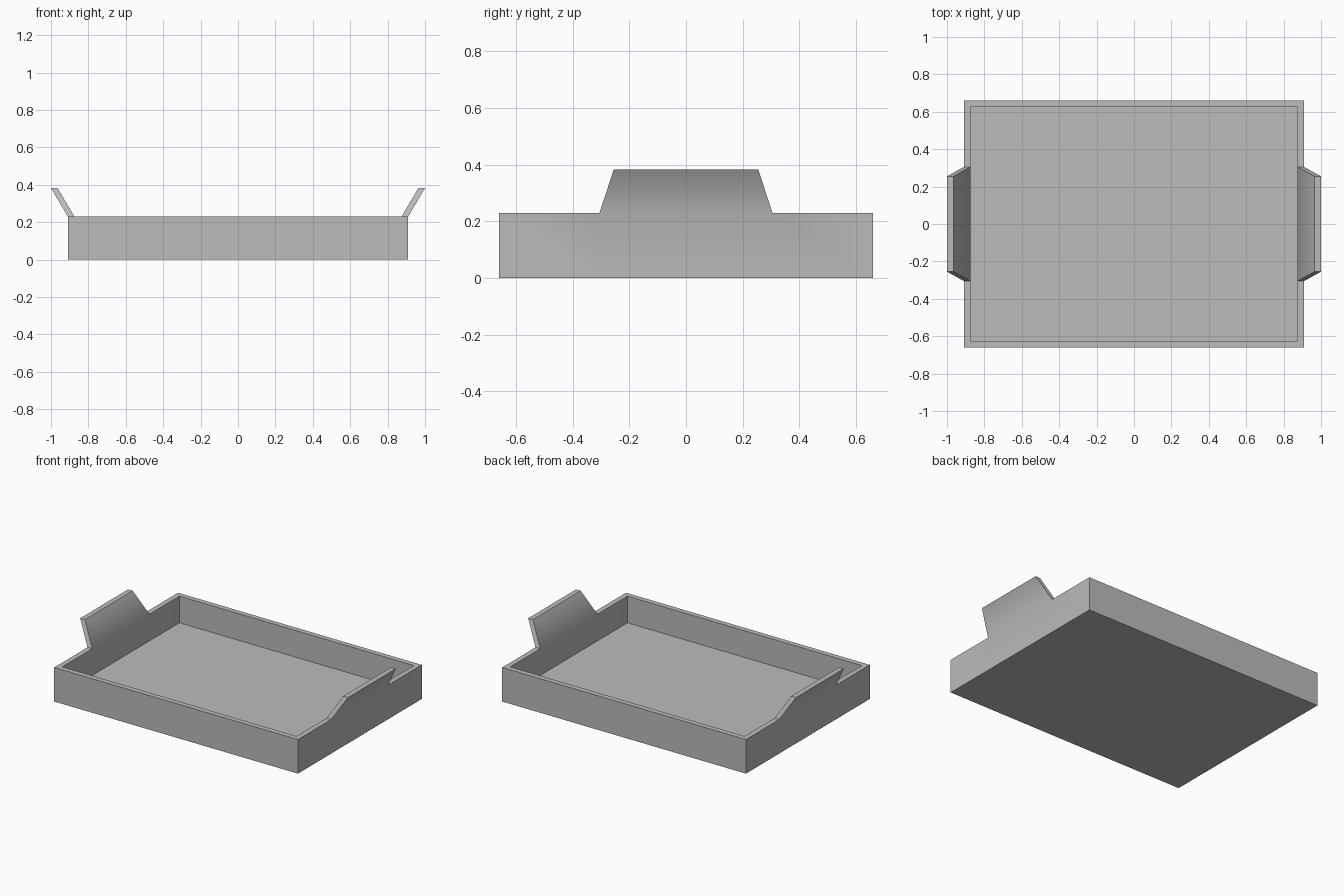
import bpy, bmesh, math
from mathutils import Vector

cube = bpy.data.objects.get("Cube")
if cube:
    bpy.data.objects.remove(cube, do_unlink=True)

HX, HY, HEIGHT = 0.91, 0.66, 0.23      # outer half sizes and rim height
WALL, FLOOR = 0.05, 0.05               # wall and floor thickness
GRIP = 0.305                           # half length of a handle at the rim

# Plain grey material
grey = bpy.data.materials.new("grey")
grey.use_nodes = True
colour = (0.5, 0.5, 0.5, 1)
grey.diffuse_color = colour
grey.node_tree.nodes["Principled BSDF"].inputs["Base Color"].default_value = colour

# Solid block for the tray body
bm = bmesh.new()
bmesh.ops.create_cube(bm, size=1)
bmesh.ops.scale(bm, vec=(2 * HX, 2 * HY, HEIGHT), verts=bm.verts)
bmesh.ops.translate(bm, vec=(0, 0, HEIGHT / 2), verts=bm.verts)

# Rim and hollow: inset the top, then push its centre down to the floor
top = max(bm.faces, key=lambda f: f.calc_center_median().z)
bmesh.ops.inset_region(bm, faces=[top], thickness=WALL)
well = bmesh.ops.extrude_discrete_faces(bm, faces=[top])["faces"][0]
bmesh.ops.translate(bm, vec=(0, 0, FLOOR - HEIGHT), verts=well.verts)

# Cut the side walls where the handles start and end
for y in (-GRIP, GRIP):
    bmesh.ops.bisect_plane(bm, geom=bm.verts[:] + bm.edges[:] + bm.faces[:],
                           plane_co=(0, y, 0), plane_no=(0, 1, 0))

# Flared handles: draw the middle of each side rim up and outwards
for side in (-1, 1):
    rim = [f for f in bm.faces
           if abs(f.calc_center_median().z - HEIGHT) < 0.001
           and abs(f.calc_center_median().y) < 0.01
           and f.calc_center_median().x * side > HX - WALL]
    grip = bmesh.ops.extrude_discrete_faces(bm, faces=rim)["faces"][0]
    for v in grip.verts:
        v.co += Vector((side * 0.09, math.copysign(0.05, -v.co.y), 0.153))

bmesh.ops.recalc_face_normals(bm, faces=bm.faces)
mesh = bpy.data.meshes.new("tray")
bm.to_mesh(mesh)
bm.free()
mesh.materials.append(grey)
tray = bpy.data.objects.new("tray", mesh)
bpy.context.collection.objects.link(tray)

# Soft bend between walls and handles, sharp corners elsewhere
bpy.ops.object.select_all(action="DESELECT")
tray.select_set(True)
bpy.context.view_layer.objects.active = tray
bpy.ops.object.shade_smooth_by_angle(angle=math.radians(40))
